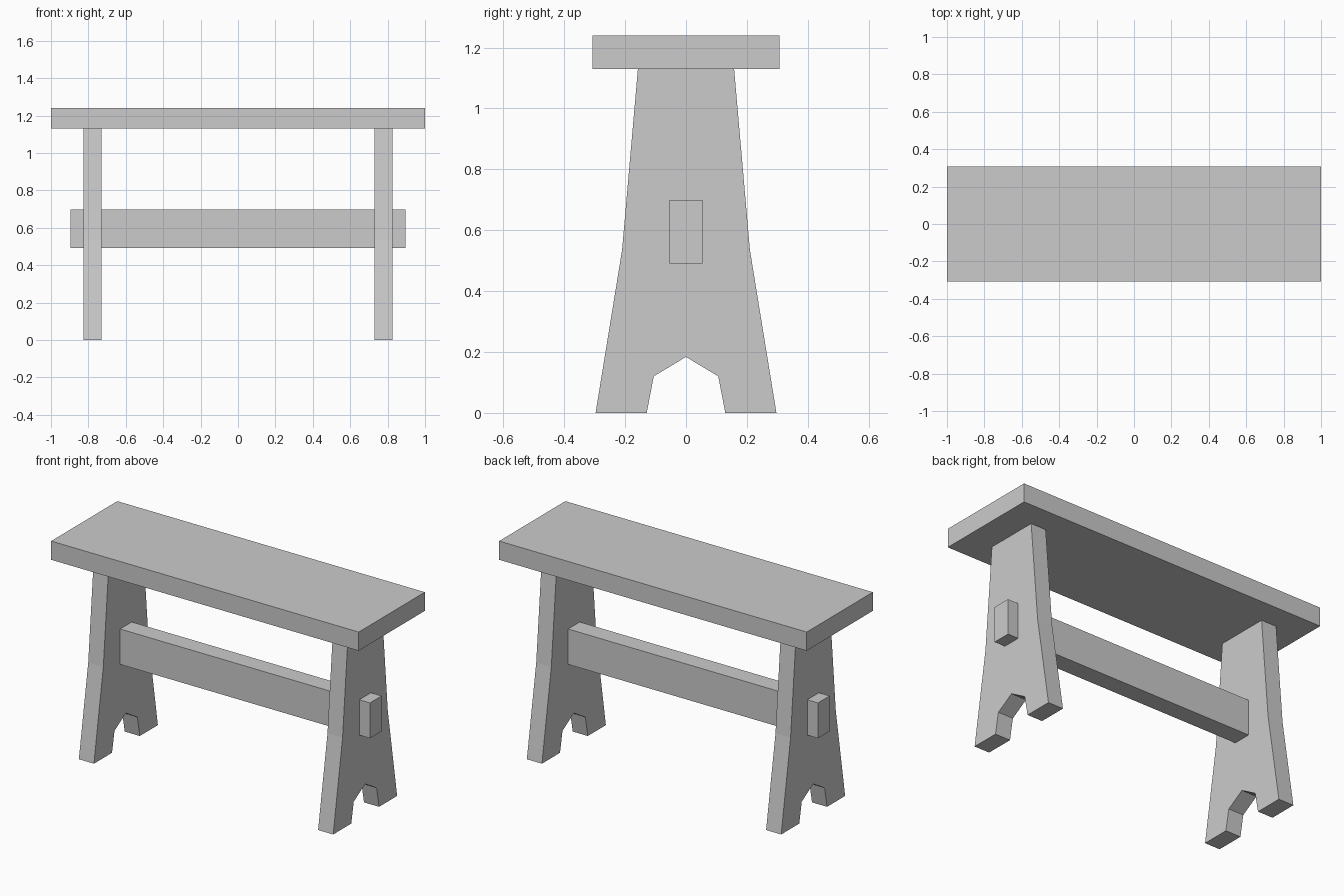
import bpy, bmesh

if "Cube" in bpy.data.objects:
    bpy.data.objects.remove(bpy.data.objects["Cube"])


def make_object(name, bm):
    bmesh.ops.recalc_face_normals(bm, faces=bm.faces[:])
    mesh = bpy.data.meshes.new(name)
    bm.to_mesh(mesh)
    bm.free()
    obj = bpy.data.objects.new(name, mesh)
    bpy.context.collection.objects.link(obj)
    return obj


def box(name, size, z):
    bm = bmesh.new()
    bmesh.ops.create_cube(bm, size=1)
    bmesh.ops.scale(bm, vec=size, verts=bm.verts)
    bmesh.ops.translate(bm, vec=(0, 0, z), verts=bm.verts)
    return make_object(name, bm)


def profile_panel(name, outline, x0, x1):
    """Extrude a closed (y, z) outline along x."""
    bm = bmesh.new()
    face = bm.faces.new([bm.verts.new((x0, y, z)) for y, z in outline])
    ext = bmesh.ops.extrude_face_region(bm, geom=[face], use_keep_orig=True)
    moved = [v for v in ext["geom"] if isinstance(v, bmesh.types.BMVert)]
    bmesh.ops.translate(bm, vec=(x1 - x0, 0, 0), verts=moved)
    return make_object(name, bm)


# Seat plank
box("seat", (2.0, 0.614, 0.11), 1.185)

# Stretcher passing through both legs
box("stretcher", (1.792, 0.108, 0.208), 0.595)

# Splayed leg panels with a pointed notch at the foot
half = [(0.158, 1.13), (0.21, 0.535), (0.297, 0), (0.129, 0), (0.106, 0.12)]
outline = half + [(0, 0.184)] + [(-y, z) for y, z in reversed(half)]
for name, x in (("left_leg", -0.778), ("right_leg", 0.778)):
    profile_panel(name, outline, x - 0.049, x + 0.049)
